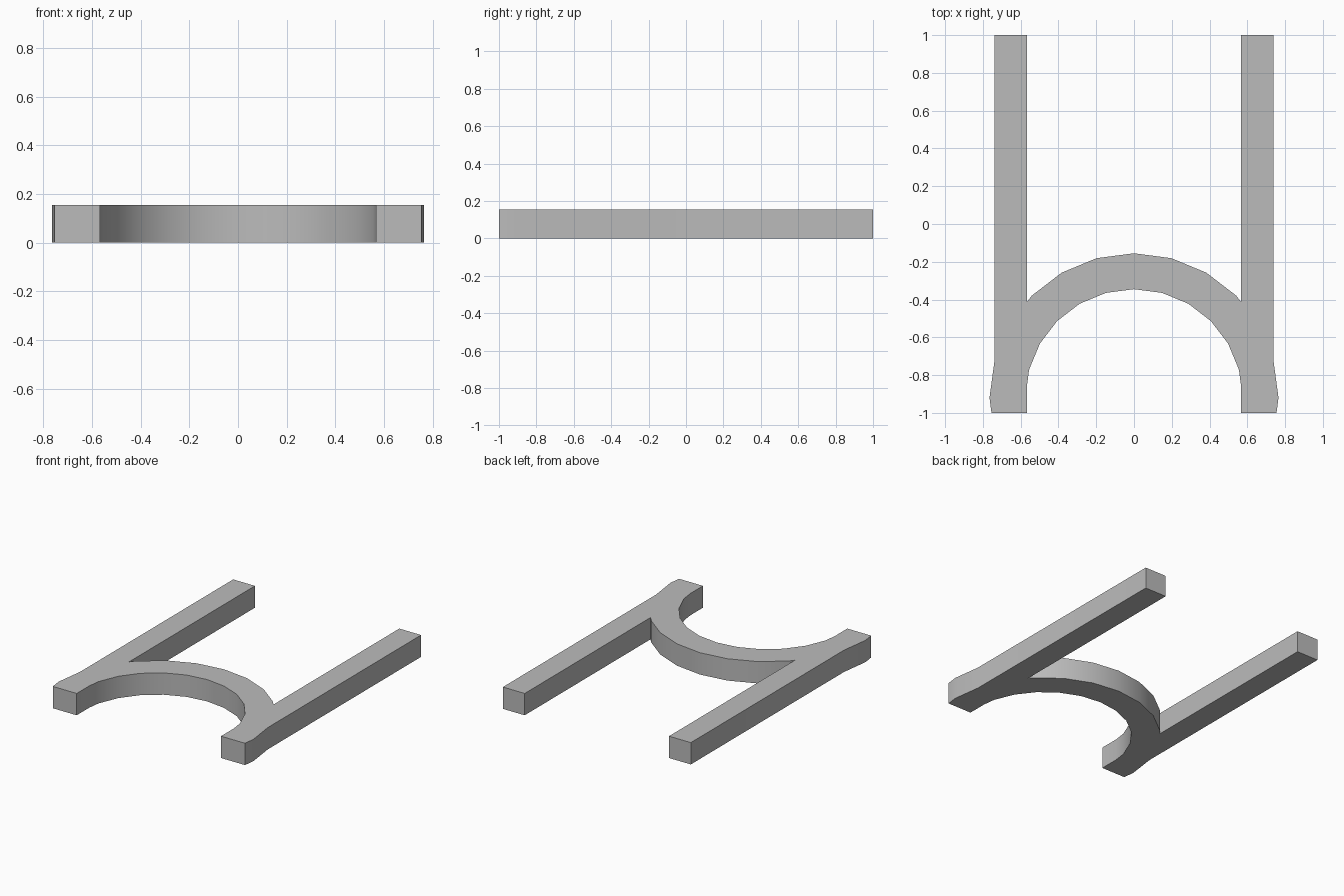
import bpy, bmesh, math

cube = bpy.data.objects.get("Cube")
if cube:
    bpy.data.objects.remove(cube, do_unlink=True)

HEIGHT = 0.155
CENTRE_Y = -0.92              # centre of the arch
R_IN, R_OUT = 0.575, 0.765    # arch radii
RAIL_IN, RAIL_OUT = 0.567, 0.738
STEP = math.radians(15)


def ring(radius, i):
    """Corner i of the 24-sided ring, counted from its crown."""
    return (radius * math.sin(i * STEP), CENTRE_Y + radius * math.cos(i * STEP))


def cut(a, b, value, axis=0):
    """Point on line a-b where the given coordinate reaches value."""
    t = (value - a[axis]) / (b[axis] - a[axis])
    return tuple(p + t * (q - p) for p, q in zip(a, b))


# Left half of the outline, from the arch's inner crown to its outer crown
half = [ring(R_IN, i) for i in range(6)]
half += [cut(ring(R_IN, 5), ring(R_IN, 6), RAIL_IN), (RAIL_IN, -1)]
half += [cut(ring(R_OUT, 6), ring(R_OUT, 7), -1, axis=1), ring(R_OUT, 6)]
half += [cut(ring(R_OUT, 4), ring(R_OUT, 5), RAIL_OUT), (RAIL_OUT, 1), (RAIL_IN, 1)]
half += [cut(ring(R_OUT, 3), ring(R_OUT, 4), RAIL_IN)]
half += [ring(R_OUT, i) for i in range(3, -1, -1)]

# Mirror the half (crown points are shared) and extrude it upward
outline = half + [(-x, y) for x, y in reversed(half[1:-1])]
bm = bmesh.new()
base = bm.faces.new([bm.verts.new((x, y, 0)) for x, y in outline])
top = bmesh.ops.extrude_face_region(bm, geom=[base], use_keep_orig=True)
bmesh.ops.translate(bm, vec=(0, 0, HEIGHT),
                    verts=[v for v in top["geom"] if isinstance(v, bmesh.types.BMVert)])
bmesh.ops.recalc_face_normals(bm, faces=bm.faces)
mesh = bpy.data.meshes.new("arched_rail_frame")
bm.to_mesh(mesh)
bm.free()

# Plain grey finish
grey = bpy.data.materials.new("plain_grey")
grey.use_nodes = True
colour = (0.5, 0.5, 0.5, 1)
grey.diffuse_color = colour
grey.node_tree.nodes["Principled BSDF"].inputs["Base Color"].default_value = colour
mesh.materials.append(grey)

frame = bpy.data.objects.new("arched_rail_frame", mesh)
bpy.context.collection.objects.link(frame)
bpy.ops.object.select_all(action="DESELECT")
frame.select_set(True)
bpy.context.view_layer.objects.active = frame
bpy.ops.object.shade_smooth_by_angle(angle=math.radians(30))
